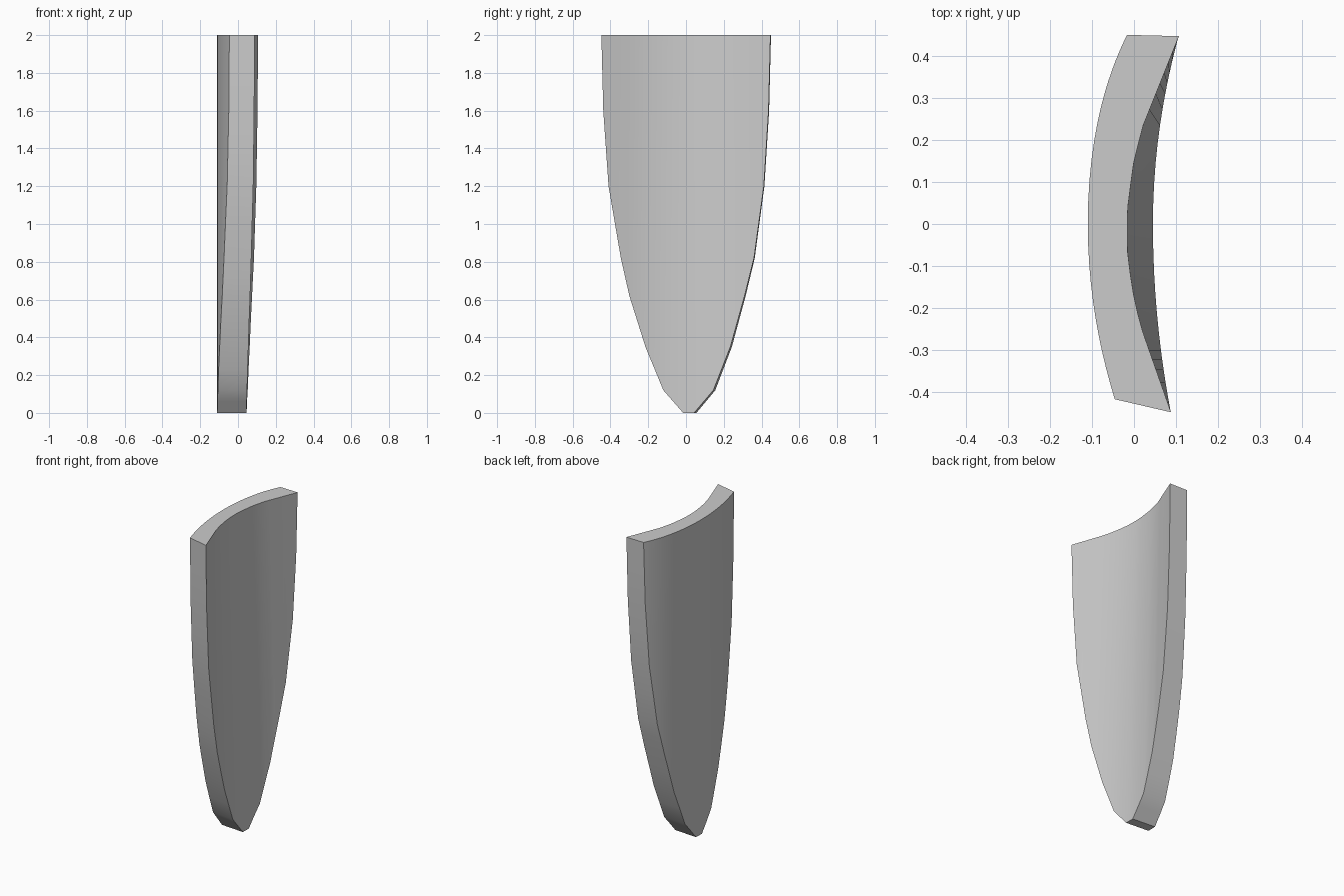
import bpy
import bmesh
import math

HEIGHT = 2.0

# Remove the default cube only
cube = bpy.data.objects.get("Cube")
if cube:
    bpy.data.objects.remove(cube, do_unlink=True)

# Rim of the hollow face, from front top corner round the tip to the back: (y, z, y shift of outer rim)
RIM = [(-.448, 2, .031), (-.438, 1.6, .031), (-.41, 1.2, .033), (-.345, .82, .033),
       (-.3, .62, .032), (-.215, .35, .028), (-.12, .12, .02), (-.015, 0, .012),
       (.043, 0, .012), (.145, .12, .01), (.235, .35, .008), (.31, .62, .006),
       (.36, .82, .004), (.412, 1.2, .003), (.437, 1.6, .003), (.447, 2, .003)]

# Curve of the hollow face along the top edge: (y, x)
TOP_CURVE = [(-.448, .088), (-.24, .015), (-.15, -.005), (-.06, -.016), (.03, -.016),
             (.14, -.002), (.23, .02), (.447, .107)]


def top_inner_x(y):
    for (y0, x0), (y1, x1) in zip(TOP_CURVE, TOP_CURVE[1:]):
        if y <= y1:
            return x0 + (x1 - x0) * (y - y0) / (y1 - y0)
    return TOP_CURVE[-1][1]


def rim_inner_x(y):
    return .045 + (.212 if y < 0 else .306) * y * y


def outer_x(y):
    return -.11 + .37 * y * y + (.45 * y ** 4 if y > 0 else 0)


def subdivide(points, steps):
    fine = []
    for a, b in zip(points, points[1:]):
        fine += [[p + (q - p) * i / steps for p, q in zip(a, b)] for i in range(steps)]
    return fine + [points[-1]]


# Shield plate: hollow face, bowed face, rim wall and top edge
bm = bmesh.new()
columns = []
for y, z, shift in subdivide(RIM, 2):
    yo = y + shift
    columns.append([bm.verts.new(p) for p in (
        (rim_inner_x(y), y, z), (top_inner_x(y), y, HEIGHT),
        (outer_x(yo), yo, HEIGHT), (outer_x(yo), yo, z))])
for a, b in zip(columns, columns[1:]):
    for i in range(4):
        j = (i + 1) % 4
        bm.faces.new((a[i], b[i], b[j], a[j]))
bmesh.ops.remove_doubles(bm, verts=bm.verts, dist=.0008)
bmesh.ops.recalc_face_normals(bm, faces=bm.faces)

mesh = bpy.data.meshes.new("shield_plate")
bm.to_mesh(mesh)
bm.free()
shield = bpy.data.objects.new("shield_plate", mesh)
bpy.context.collection.objects.link(shield)

# Plain grey
grey = bpy.data.materials.new("plain grey")
grey.use_nodes = True
grey.diffuse_color = (.6, .6, .6, 1)
grey.node_tree.nodes["Principled BSDF"].inputs["Base Color"].default_value = (.6, .6, .6, 1)
mesh.materials.append(grey)

bpy.ops.object.select_all(action='DESELECT')
shield.select_set(True)
bpy.context.view_layer.objects.active = shield
bpy.ops.object.shade_smooth_by_angle(angle=math.radians(30))
